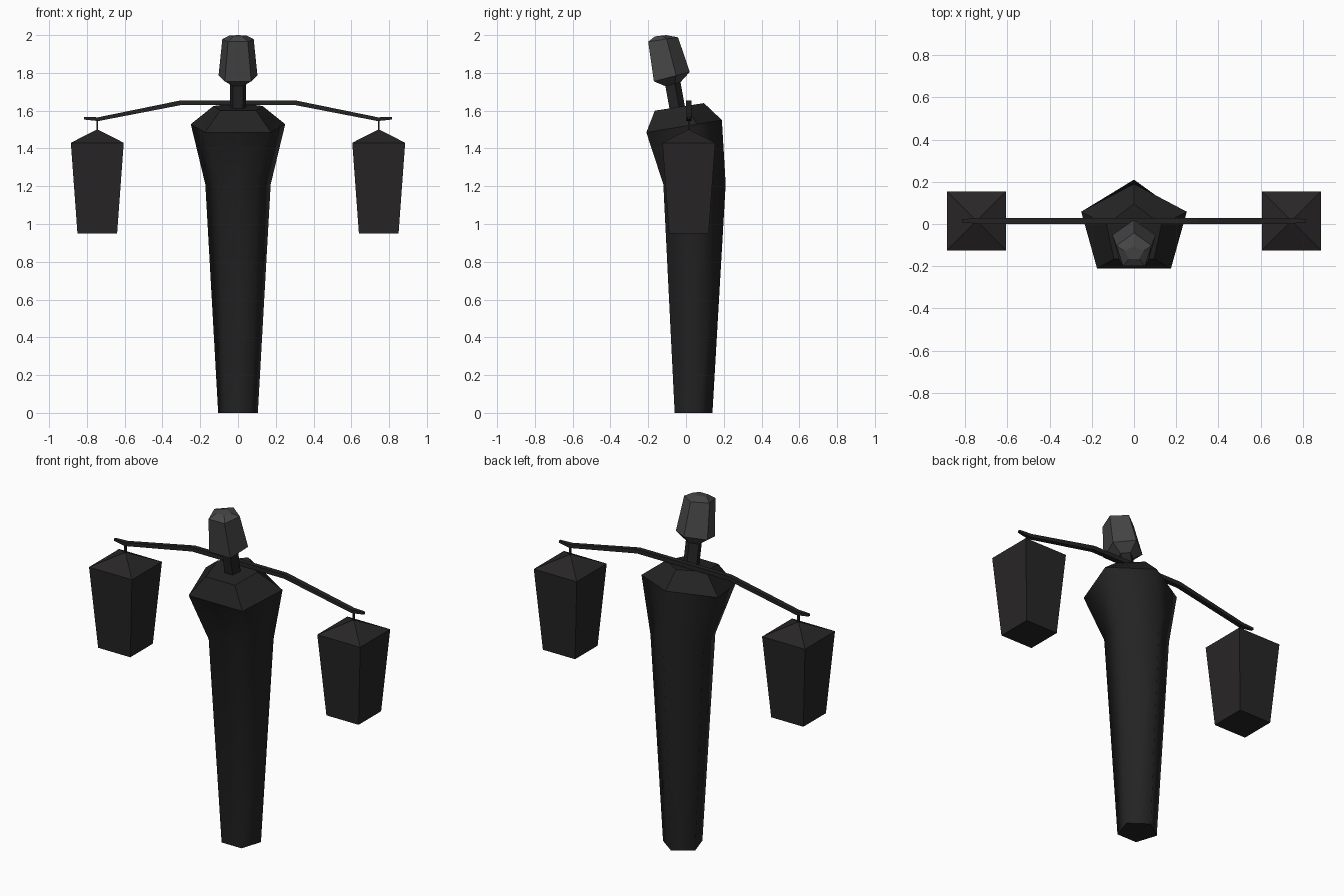
import bpy

if "Cube" in bpy.data.objects:
    bpy.data.objects.remove(bpy.data.objects["Cube"])

def material(name, rgb):
    m = bpy.data.materials.new(name)
    m.diffuse_color = (*rgb, 1)
    m.use_nodes = True
    m.node_tree.nodes["Principled BSDF"].inputs["Base Color"].default_value = m.diffuse_color
    return m

CLOTH = material("dark_cloth", (0.017, 0.017, 0.017))
SKIN = material("dark_grey", (0.06, 0.06, 0.06))
PAPER = material("lantern_grey", (0.021, 0.019, 0.019))

def loft(name, rings, mat, smooth_tiers=0):
    """Skin a stack of equal-count rings, capping both ends."""
    n = len(rings[0])
    verts = [p for r in rings for p in r]
    faces = [tuple(reversed(range(n)))]
    for k in range(len(rings) - 1):
        a, b = k * n, (k + 1) * n
        faces += [(a + i, a + (i + 1) % n, b + (i + 1) % n, b + i) for i in range(n)]
    faces.append(tuple(range(len(verts) - n, len(verts))))
    me = bpy.data.meshes.new(name)
    me.from_pydata(verts, [], faces)
    for f in me.polygons:
        f.use_smooth = 1 <= f.index <= smooth_tiers * n
    me.materials.append(mat)
    ob = bpy.data.objects.new(name, me)
    bpy.context.collection.objects.link(ob)
    return ob

def penta(yf, yb, zf, zb, xs, xf=None, k=0.62):
    """Tilted pentagon: point at the back, flat edge at the front."""
    xf = xf or xs * 0.62
    ys, zs = yf + k * (yb - yf), zf + k * (zb - zf)
    return [(-xf, yf, zf), (xf, yf, zf), (xs, ys, zs), (0, yb, zb), (-xs, ys, zs)]

def square(cx, cy, z, h):
    return [(cx - h, cy - h, z), (cx + h, cy - h, z), (cx + h, cy + h, z), (cx - h, cy + h, z)]

# robed body with sloping shoulders
loft("body", [
    penta(-0.06, 0.14, 0, 0, 0.105),
    penta(-0.12, 0.21, 1.21, 1.21, 0.173),
    penta(-0.21, 0.19, 1.485, 1.55, 0.25, 0.175, 0.67),
    penta(-0.165, 0.095, 1.60, 1.64, 0.13, 0.095),
], CLOTH, smooth_tiers=2)

# neck
loft("neck", [
    penta(-0.08, 0.0, 1.57, 1.59, 0.043),
    penta(-0.11, -0.03, 1.735, 1.755, 0.043),
], CLOTH)

# faceted head, leaning forward
loft("head", [
    penta(-0.11, -0.03, 1.73, 1.75, 0.043),
    penta(-0.17, 0.02, 1.755, 1.805, 0.103, 0.07),
    penta(-0.20, -0.042, 1.965, 1.988, 0.083, 0.052),
    penta(-0.165, -0.105, 1.993, 2.0, 0.045, 0.025),
], SKIN)

# carrying yoke: (x, bottom z, top z, half width)
half = [(0.3, 1.63, 1.655, 0.014), (0.74, 1.545, 1.565, 0.014), (0.815, 1.553, 1.566, 0.007)]
path = [(-x, a, b, w) for x, a, b, w in reversed(half)] + half
YC = 0.015
loft("yoke", [[(x, YC - w, a), (x, YC + w, a), (x, YC + w, b), (x, YC - w, b)]
              for x, a, b, w in path], CLOTH)

# hanging lanterns with pyramid roofs, and their cords
for side, s in (("left", -1), ("right", 1)):
    cx = s * 0.745
    loft(side + "_lantern", [
        square(cx, YC, 0.95, 0.105),
        square(cx, YC, 1.43, 0.14),
        square(cx, YC, 1.50, 0.003),
    ], PAPER)
    loft(side + "_cord", [square(cx, YC, 1.49, 0.005), square(cx, YC, 1.555, 0.005)], CLOTH)
